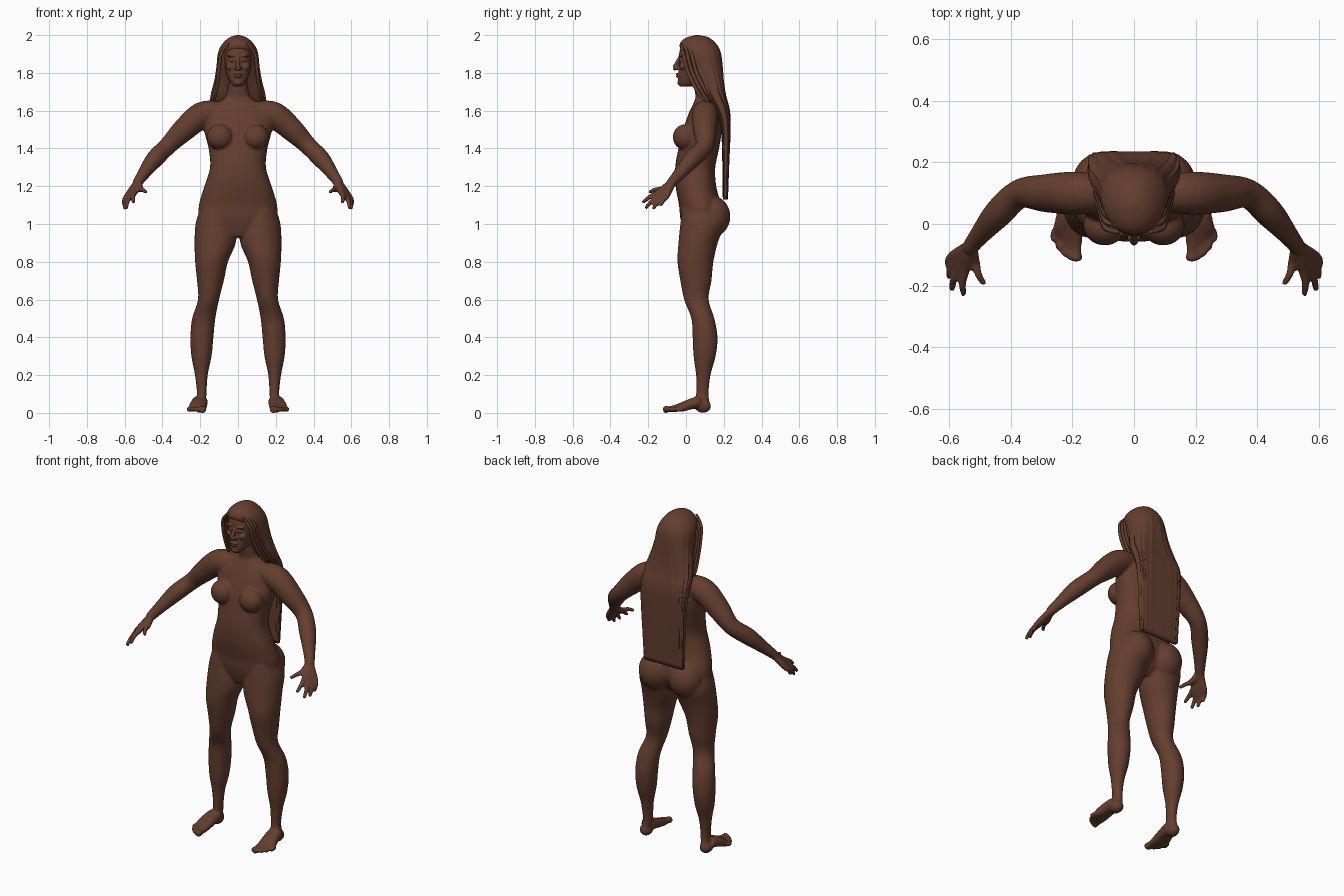
import bpy, bmesh
from math import sin, cos, pi, copysign
from mathutils import Vector

cube = bpy.data.objects.get("Cube")
if cube:
    bpy.data.objects.remove(cube)

BROWN = (0.127, 0.048, 0.028, 1)
brown = bpy.data.materials.new("warm brown")
brown.use_nodes = True
brown.diffuse_color = BROWN
shader = brown.node_tree.nodes["Principled BSDF"]
shader.inputs["Base Color"].default_value = BROWN
shader.inputs["Roughness"].default_value = 0.8


def spline(rows, steps=5):
    """Smoothly resample a list of equal-length rows."""
    pts = [Vector(r) for r in rows]
    out = []
    for i in range(len(pts) - 1):
        a, b = pts[max(i - 1, 0)], pts[i]
        c, d = pts[i + 1], pts[min(i + 2, len(pts) - 1)]
        for s in range(steps):
            t = s / steps
            out.append(b + (c - a) * (t / 2)
                       + (a * 2 - b * 5 + c * 4 - d) * (t * t / 2)
                       + (b * 3 - a - c * 3 + d) * (t ** 3 / 2))
    return out + [pts[-1]]


def skin(bm, rings):
    """Bridge rings of points into a closed skin."""
    loops = [[bm.verts.new(p) for p in ring] for ring in rings]
    n = len(loops[0])
    for low, high in zip(loops, loops[1:]):
        for i in range(n):
            j = (i + 1) % n
            bm.faces.new((low[i], low[j], high[j], high[i]))
    bm.faces.new(loops[0][::-1])
    bm.faces.new(loops[-1])


def curl(value, power):
    return copysign(abs(value) ** power, value)


def loft(bm, rows, sides=32, ripple=None):
    """Level sections given as height, x range, y range and squareness."""
    rings = []
    for z, x0, x1, y0, y1, square in spline(rows):
        ring = []
        for k in range(sides):
            a = 2 * pi * k / sides
            grow = 1 + (ripple(a, z) if ripple else 0)
            ring.append(((x0 + x1) / 2 + (x1 - x0) / 2 * curl(cos(a), 2 / square) * grow,
                         (y0 + y1) / 2 + (y1 - y0) / 2 * curl(sin(a), 2 / square) * grow, z))
        rings.append(ring)
    skin(bm, rings)


def tube(bm, rows, sides=16):
    """Round limb along points given as x, y, z and radius."""
    path = spline(rows)
    rings = []
    for i, p in enumerate(path):
        ahead = path[min(i + 1, len(path) - 1)] - path[max(i - 1, 0)]
        turn = ahead.to_3d().to_track_quat('Z', 'Y')
        rings.append([p.to_3d() + turn @ Vector((cos(2 * pi * k / sides), sin(2 * pi * k / sides), 0)) * p.w
                      for k in range(sides)])
    skin(bm, rings)


def blob(bm, centre, size):
    made = bmesh.ops.create_uvsphere(bm, u_segments=24, v_segments=16, radius=1)
    for v in made["verts"]:
        v.co = Vector(centre) + v.co * Vector(size)


def finish(bm, name, voxel=0, smooth=0):
    """Turn the parts into one object, mirrored and fused if a voxel size is given."""
    bmesh.ops.recalc_face_normals(bm, faces=bm.faces)
    mesh = bpy.data.meshes.new(name)
    bm.to_mesh(mesh)
    bm.free()
    ob = bpy.data.objects.new(name, mesh)
    bpy.context.collection.objects.link(ob)
    mesh.materials.append(brown)
    mesh.shade_smooth()
    if voxel:
        ob.modifiers.new("mirror", 'MIRROR').use_mirror_merge = False
        fuse = ob.modifiers.new("fuse", 'REMESH')
        fuse.mode = 'VOXEL'
        fuse.voxel_size = voxel
        fuse.use_smooth_shade = True
        soften = ob.modifiers.new("soften", 'SMOOTH')
        soften.factor = 0.5
        soften.iterations = smooth
    return ob


# Body: torso and neck
bm = bmesh.new()
torso = [(.93, .04, .0, .12), (.97, .13, -.015, .16), (1.03, .2, -.03, .19), (1.1, .207, -.037, .185),
         (1.2, .178, -.055, .16), (1.3, .148, -.057, .155), (1.4, .156, -.04, .175), (1.5, .18, -.015, .19),
         (1.58, .175, .012, .19), (1.63, .125, .035, .175), (1.67, .07, .05, .16), (1.71, .056, .045, .15),
         (1.78, .055, .04, .15)]
loft(bm, [(z, -w, w, f, b, 2.3) for z, w, f, b in torso])
blob(bm, (.095, -.005, 1.46), (.07, .065, .068))
blob(bm, (.1, .135, 1.04), (.1, .1, .11))

# Leg
leg = [(1.08, .03, .2, -.02, .17), (1, .01, .225, -.03, .2), (.9, .012, .23, -.04, .168),
       (.8, .053, .227, -.045, .145), (.7, .075, .217, -.03, .135), (.6, .1, .212, -.01, .12),
       (.5, .12, .243, .028, .15), (.4, .13, .252, .035, .167), (.3, .14, .247, .04, .157),
       (.2, .16, .228, .053, .13), (.1, .167, .218, .053, .12), (.03, .17, .23, .04, .13)]
loft(bm, [row + (2,) for row in leg])

# Foot with five toes
blob(bm, (.2, .09, .035), (.035, .043, .035))
for i in range(5):
    tip = (.187 + .018 * i, -.112 + .008 * i * i / 2)
    thick = .02 if i == 0 else .014
    ball = (.188 + .014 * i, -.045 + .006 * i)
    tube(bm, [(.19 + .006 * i, .075, .06, .03), (.19 + .009 * i, .02, .045, .028),
              (*ball, .026, .021), (tip[0], tip[1] + .025, .02, thick * .8),
              (*tip, .018, thick), (tip[0], tip[1] - .01, .017, thick * .5)])

# Arm
tube(bm, [(.1, .1, 1.59, .06), (.19, .1, 1.577, .07), (.285, .1, 1.5, .062), (.37, .098, 1.415, .048),
          (.44, .035, 1.345, .047), (.5, -.035, 1.265, .033), (.535, -.08, 1.215, .026)], 24)

# Hand with four fingers and a thumb
wrist = Vector((.53, -.07, 1.223))
fingers = [((.548, -.15, 1.165), (.553, -.23, 1.112)), ((.567, -.145, 1.15), (.59, -.215, 1.082)),
           ((.582, -.127, 1.142), (.6, -.175, 1.078)), ((.59, -.104, 1.145), (.603, -.135, 1.095)),
           ((.515, -.125, 1.185), (.486, -.195, 1.168))]
for knuckle, tip in fingers:
    knuckle, tip = Vector(knuckle), Vector(tip)
    bend = knuckle.lerp(tip, .55) + Vector((.006, 0, .006))
    tube(bm, [(*wrist, .02), (*wrist.lerp(knuckle, .5), .019), (*knuckle, .016),
              (*bend, .0125), (*tip, .01)], 12)
finish(bm, "body", .0065, 6)

# Head: skull and jaw, then features
bm = bmesh.new()
skull = [(1.728, .02, -.03, .03), (1.74, .035, -.04, .06), (1.765, .05, -.042, .1), (1.8, .063, -.04, .13),
         (1.85, .073, -.036, .15), (1.9, .078, -.037, .16), (1.94, .07, -.025, .155), (1.97, .05, .0, .13),
         (1.985, .02, .04, .1)]
loft(bm, [(z, -w, w, f, b, 2.2) for z, w, f, b in skull])
tube(bm, [(0, -.03, 1.885, .009), (0, -.044, 1.86, .01), (0, -.058, 1.828, .013), (0, -.052, 1.818, .01)])
blob(bm, (.012, -.044, 1.824), (.01, .012, .009))
blob(bm, (.03, -.026, 1.866), (.016, .013, .009))
blob(bm, (.032, -.027, 1.89), (.025, .013, .007))
blob(bm, (.04, -.015, 1.835), (.024, .02, .022))
blob(bm, (0, -.041, 1.793), (.024, .013, .006))
blob(bm, (0, -.041, 1.78), (.02, .013, .006))
blob(bm, (0, -.034, 1.748), (.02, .012, .013))
blob(bm, (.08, .06, 1.85), (.012, .02, .03))
finish(bm, "head", .0035, 3)


# Long hair falling into a flat curtain at the back
def strands(a, z):
    depth = min(max((1.95 - z) * .1, 0), .025)
    return depth * (sin(17 * a + 2 * z) + .6 * sin(29 * a)) * .8


bm = bmesh.new()
hair = [(1.13, .128, .195, .222, 5), (1.3, .135, .193, .228, 5), (1.5, .143, .185, .236, 4.5),
        (1.6, .148, .155, .232, 4), (1.68, .143, .1, .212, 3), (1.76, .125, .06, .2, 2.5),
        (1.83, .114, .02, .195, 2.3), (1.9, .107, -.012, .186, 2.2), (1.94, .092, -.034, .17, 2.1),
        (1.97, .068, -.022, .145, 2), (1.99, .04, .01, .115, 2), (2, .008, .05, .07, 2)]
loft(bm, [(z, -w, w, f, b, s) for z, w, f, b, s in hair], 144, strands)
finish(bm, "hair")

# Side locks framing the face
bm = bmesh.new()
for i in range(4):
    y = -.015 + .022 * i
    for side in (1, -1):
        tube(bm, [(side * .05, y - .012, 1.955, .006), (side * .09, y, 1.9, .009), (side * .1, y + .02, 1.82, .01),
                  (side * .108, y + .05, 1.75, .01), (side * .12, y + .09, 1.68, .008), (side * .13, y + .12, 1.65, .003)], 10)
finish(bm, "side_locks")
